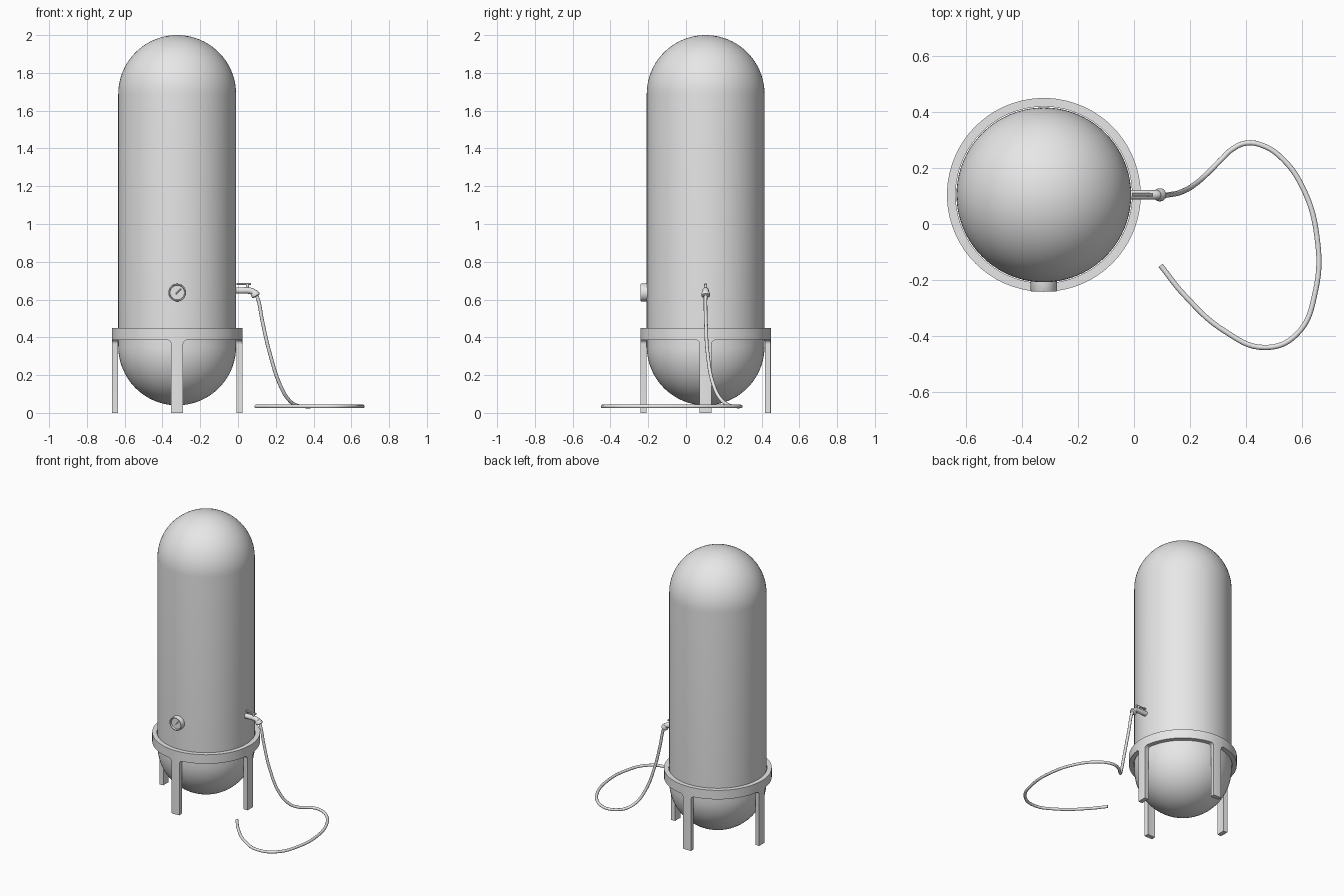
import bpy, bmesh, math
from mathutils import Vector, Matrix

if "Cube" in bpy.data.objects:
    bpy.data.objects.remove(bpy.data.objects["Cube"])

CX, CY, R = -0.322, 0.104, 0.312      # tank axis and radius

grey = bpy.data.materials.new("plain_grey")
grey.diffuse_color = (0.8, 0.8, 0.8, 1)
grey.use_nodes = True
grey.node_tree.nodes["Principled BSDF"].inputs["Base Color"].default_value = grey.diffuse_color


def finish(ob, angle=35):
    ob.data.materials.clear()
    ob.data.materials.append(grey)
    bpy.ops.object.select_all(action='DESELECT')
    ob.select_set(True)
    bpy.context.view_layer.objects.active = ob
    bpy.ops.object.shade_smooth_by_angle(angle=math.radians(angle))
    return ob


def from_bmesh(name, bm):
    bmesh.ops.remove_doubles(bm, verts=bm.verts, dist=1e-5)
    bmesh.ops.recalc_face_normals(bm, faces=bm.faces)
    me = bpy.data.meshes.new(name)
    bm.to_mesh(me)
    bm.free()
    ob = bpy.data.objects.new(name, me)
    bpy.context.collection.objects.link(ob)
    return ob


def lathe(name, profile, origin, axis=(0, 0, 1), segs=64):
    """Revolve (radius, height) points around an axis."""
    m = Matrix.Translation(origin) @ Vector((0, 0, 1)).rotation_difference(Vector(axis)).to_matrix().to_4x4()
    bm = bmesh.new()
    vs = [bm.verts.new(m @ Vector((r, 0, z))) for r, z in profile]
    es = [bm.edges.new(p) for p in zip(vs, vs[1:])]
    bmesh.ops.spin(bm, geom=vs + es, cent=m.translation, axis=Vector(axis).normalized(),
                   angle=math.tau, steps=segs)
    return finish(from_bmesh(name, bm))


def tube(name, pts, radius, res=6, steps=8, smooth=True):
    """Round tube along a path, converted to mesh."""
    cu = bpy.data.curves.new(name, 'CURVE')
    cu.dimensions = '3D'
    cu.bevel_depth, cu.bevel_resolution = radius, res
    cu.resolution_u, cu.use_fill_caps = steps, True
    sp = cu.splines.new('BEZIER')
    sp.bezier_points.add(len(pts) - 1)
    for bp, p in zip(sp.bezier_points, pts):
        bp.co = p
        bp.handle_left_type = bp.handle_right_type = 'AUTO' if smooth else 'VECTOR'
    ob = bpy.data.objects.new(name, cu)
    bpy.context.collection.objects.link(ob)
    bpy.ops.object.select_all(action='DESELECT')
    ob.select_set(True)
    bpy.context.view_layer.objects.active = ob
    bpy.ops.object.convert(target='MESH')
    return finish(bpy.context.object)


# tank: cylinder with two hemispherical ends
N = 20
low = [(R * math.sin(i / N * math.pi / 2), 0.352 - R * math.cos(i / N * math.pi / 2)) for i in range(N + 1)]
top = [(R * math.cos(i / N * math.pi / 2), 1.688 + R * math.sin(i / N * math.pi / 2)) for i in range(N + 1)]
low[0], top[-1] = (0, 0.04), (0, 2.0)
lathe("tank", low + top, (CX, CY, 0), segs=80)

# stand: ring band and four curved legs with filleted corners
RO, HALF, F = 0.346, 0.0318 / 0.346, 0.022
fil = F / RO
half_side = [(HALF + fil * (1 - math.cos(k * math.pi / 10)),
              0.386 - F + F * math.sin(k * math.pi / 10)) for k in range(6)]
quarter = [(-a, z) for a, z in reversed(half_side)]
quarter += [(HALF * t, 0.386 - F) for t in (-0.5, 0, 0.5)] + half_side
a0, a1 = HALF + fil, math.pi / 2 - HALF - fil
quarter += [(a0 + (a1 - a0) * k / 14, 0.386) for k in range(1, 14)]
cols = [(a + q * math.pi / 2, z, abs(a) <= HALF + 1e-6) for q in range(4) for a, z in quarter]
bm = bmesh.new()


def ring_vert(a, z):
    return bm.verts.new((CX + RO * math.cos(a), CY + RO * math.sin(a), z))


for (a, za, la), (b, zb, lb) in zip(cols, cols[1:] + cols[:1]):
    bm.faces.new([ring_vert(a, za), ring_vert(b, zb), ring_vert(b, 0.45), ring_vert(a, 0.45)])
    if la and lb:
        bm.faces.new([ring_vert(a, 0), ring_vert(b, 0), ring_vert(b, zb), ring_vert(a, za)])
stand = from_bmesh("stand", bm)
# make sure the surface faces outward before thickening inward
f = stand.data.polygons[0]
if (f.center - Vector((CX, CY, f.center.z))).dot(f.normal) < 0:
    stand.data.flip_normals()
mod = stand.modifiers.new("thickness", 'SOLIDIFY')
mod.thickness, mod.offset = 0.031, -1
bpy.context.view_layer.objects.active = stand
stand.select_set(True)
bpy.ops.object.modifier_apply(modifier=mod.name)
finish(stand)

# pressure gauge: bezel with recessed dial and a needle
GZ = 0.637
lathe("gauge", [(0, 0), (0.047, 0), (0.047, 0.045), (0.045, 0.048), (0.040, 0.048),
                (0.038, 0.036), (0, 0.036)], (CX, -0.193, GZ), (0, -1, 0), 40)
tube("gauge_needle", [(CX - 0.008, -0.231, GZ - 0.008), (CX + 0.02, -0.231, GZ + 0.02)], 0.003, 2, 1, False)

# tap: pipe with elbow, flared nozzle, lever handle
tube("tap_pipe", [(-0.03, CY, 0.648), (0.02, CY, 0.648), (0.06, CY, 0.647),
                  (0.084, CY, 0.638), (0.097, CY, 0.618)], 0.017)
lathe("tap_nozzle", [(0, 0), (0.017, 0), (0.023, 0.014), (0.023, 0.026), (0.016, 0.03), (0, 0.03)],
      (0.082, CY, 0.643), (0.5, 0, -0.85), 24)
lathe("tap_post", [(0, 0), (0.008, 0), (0.008, 0.035), (0, 0.035)], (0.05, CY, 0.648), segs=16)
tube("tap_lever", [(-0.008, CY, 0.682), (0.068, CY, 0.682)], 0.0065, 3, 1, False)

# hose: drops from the nozzle and loops over the floor
H = 0.034
tube("hose", [(0.095, CY, 0.63), (0.108, 0.103, 0.595), (0.128, 0.105, 0.49), (0.17, 0.115, 0.31),
              (0.222, 0.145, 0.15), (0.27, 0.188, 0.068), (0.315, 0.234, 0.038),
              (0.352, 0.268, H), (0.402, 0.289, H), (0.46, 0.28, H), (0.525, 0.238, H),
              (0.60, 0.135, H), (0.652, -0.035, H), (0.648, -0.24, H), (0.58, -0.395, H),
              (0.466, -0.441, H), (0.323, -0.382, H), (0.18, -0.254, H), (0.095, -0.148, H)], 0.0095, 4, 8)
